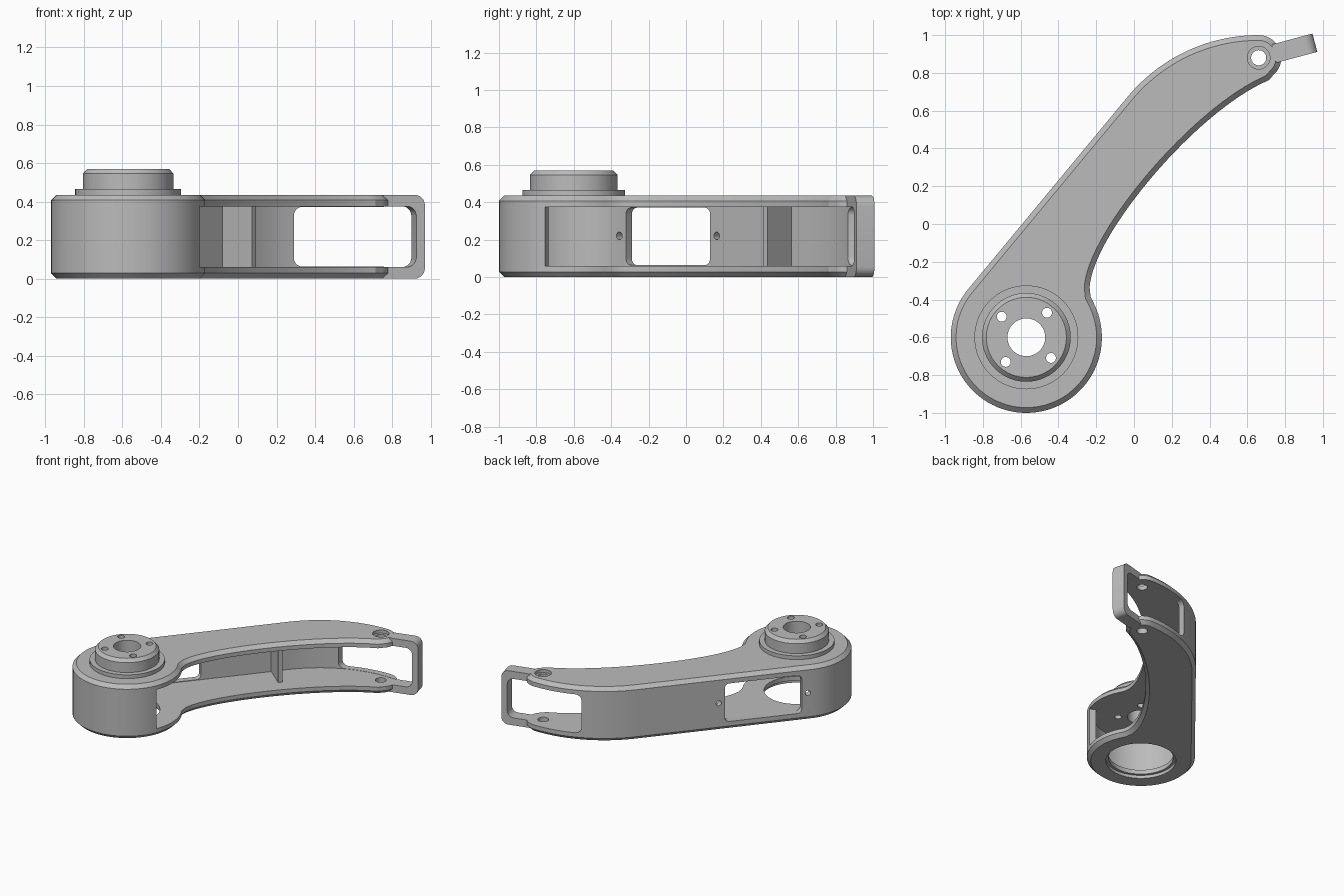
import bpy, bmesh
from math import cos, sin, radians, pi
from mathutils import Vector, Matrix

if "Cube" in bpy.data.objects:
    bpy.data.objects.remove(bpy.data.objects["Cube"], do_unlink=True)

grey = bpy.data.materials.new("machined grey")
grey.use_nodes = True
colour = (0.5, 0.5, 0.5, 1)
grey.diffuse_color = colour
grey.node_tree.nodes["Principled BSDF"].inputs["Base Color"].default_value = colour

HEIGHT, FLOOR, CEILING = 0.435, 0.06, 0.375
WALL = 0.05
HUB = Vector((-0.57, -0.6))
BEND = Vector((0.66, 0.1))
TIP = Vector((0.66, 0.88))


def finish(name, bm):
    bmesh.ops.recalc_face_normals(bm, faces=bm.faces)
    mesh = bpy.data.meshes.new(name)
    bm.to_mesh(mesh)
    bm.free()
    obj = bpy.data.objects.new(name, mesh)
    bpy.context.collection.objects.link(obj)
    mesh.materials.append(grey)
    return obj


def arc(centre, radius, start, end, steps):
    angles = [radians(start + (end - start) * i / steps) for i in range(steps + 1)]
    return [centre + radius * Vector((cos(a), sin(a))) for a in angles]


def bezier(a, b, c, d, steps):
    a, b, c, d = map(Vector, (a, b, c, d))
    ts = [i / steps for i in range(steps + 1)]
    return [a * (1 - t)**3 + 3 * b * t * (1 - t)**2 + 3 * c * t * t * (1 - t) + d * t**3 for t in ts]


def prism(name, points, low, high, chamfer=0):
    bm = bmesh.new()
    base = bm.faces.new([bm.verts.new((p.x, p.y, low)) for p in points])
    new = bmesh.ops.extrude_face_region(bm, geom=[base])["geom"]
    bmesh.ops.translate(bm, vec=(0, 0, high - low), verts=[v for v in new if isinstance(v, bmesh.types.BMVert)])
    bmesh.ops.recalc_face_normals(bm, faces=bm.faces)
    if chamfer:
        rims = [e for e in bm.edges if abs(e.verts[0].co.z - e.verts[1].co.z) < 1e-4]
        bmesh.ops.bevel(bm, geom=rims, offset=chamfer, segments=1, affect='EDGES', clamp_overlap=False)
    return finish(name, bm)


def block(name, low, high, origin=(0, 0), angle=0, radius=0, keep=lambda v: True):
    """Box in a turned frame, with its edges along local y rounded."""
    low, high = Vector(low), Vector(high)
    bm = bmesh.new()
    bmesh.ops.create_cube(bm, size=1)
    for v in bm.verts:
        v.co = (low + high) / 2 + v.co * (high - low)
    if radius:
        edges = [e for e in bm.edges
                 if abs(e.verts[0].co.y - e.verts[1].co.y) > 1e-4 and keep(e.verts[0].co)]
        bmesh.ops.bevel(bm, geom=edges, offset=radius, segments=6, profile=0.5, affect='EDGES')
    bm.transform(Matrix.Translation((*origin, 0)) @ Matrix.Rotation(radians(angle), 4, 'Z'))
    return finish(name, bm)


def drill(centre, radius, low, high):
    return prism("drill", arc(Vector(centre), radius, 0, 352.5, 47), low, high)


def cut(target, *cutters):
    bpy.context.view_layer.objects.active = target
    for cutter in cutters:
        cutter.hide_render = True
        mod = target.modifiers.new("cut", 'BOOLEAN')
        mod.operation, mod.solver, mod.object = 'DIFFERENCE', 'EXACT', cutter
        bpy.ops.object.modifier_apply(modifier=mod.name)
        bpy.data.objects.remove(cutter, do_unlink=True)


def hub_drills():
    spots = arc(HUB, 0.17, 50, 320, 3)
    return [drill(HUB, 0.1, 0.3, 0.7)] + [drill(p, 0.026, 0.3, 0.7) for p in spots]


# Curved arm body
inner_curve = bezier((0.715, 0.762), (0.33, 0.60), (-0.22, -0.06), (-0.235, -0.335), 32)
outline = (arc(HUB, 0.4, 25, -220, 64) + arc(BEND, 0.9, 140, 90, 28)
           + arc(TIP, 0.12, 82, -50, 16) + inner_curve + [Vector((-0.23, -0.385))])
body = prism("arm_body", outline, 0, HEIGHT, 0.028)

# Hollow between the plates, open along the inside of the curve
pocket = (arc(HUB, 0.4 - WALL, -22.5, -220, 48) + arc(BEND, 0.9 - WALL, 140, 90, 28)
          + [Vector((1.3, 0.95)), Vector((1.3, -0.6)), HUB + Vector((0.924, -0.383))])
cut(body, prism("pocket", pocket, FLOOR, CEILING))

# Rounded window at the tip and another in the straight wall
wall_mid = Vector((-0.645, -0.065))
cut(body,
    block("tip_window", (0.29, 0.45, 0.062), (1.4, 1.3, 0.373), radius=0.045),
    block("wall_window", (-0.292, -0.12, 0.064), (0.292, 0.1, 0.371), wall_mid, 50.3, 0.035))

# Screw holes beside the wall window
for side in (-1, 1):
    screw = drill((0, 0), 0.02, -0.12, 0.12)
    along = Vector((cos(radians(50.3)), sin(radians(50.3))))
    spot = wall_mid + along * side * 0.338
    screw.data.transform(Matrix.Translation((spot.x, spot.y, 0.22))
                         @ Matrix.Rotation(radians(50.3), 4, 'Z') @ Matrix.Rotation(pi / 2, 4, 'X'))
    cut(body, screw)

# Bearing bore below, pivot holes at the tip, locating slit
cut(body, drill(HUB, 0.24, -0.1, 0.2), drill(HUB, 0.26, -0.1, 0.025),
    drill(TIP, 0.04, -0.1, 0.6), drill(TIP, 0.06, 0.41, 0.6),
    block("slit", (0.37, -0.009, -0.1), (0.45, 0.009, 0.6), HUB, 229),
    *hub_drills())

# Stepped hub with chamfered rim
profile = [(0.275, 0.425), (0.275, 0.465), (0.235, 0.465), (0.235, 0.545), (0.212, 0.57)]
bm = bmesh.new()
rings = [[bm.verts.new((p.x, p.y, z)) for p in arc(HUB, r, 0, 354.375, 63)] for r, z in profile]
for a, b in zip(rings, rings[1:]):
    for i in range(64):
        j = (i + 1) % 64
        bm.faces.new((a[i], a[j], b[j], b[i]))
bm.faces.new(rings[0])
bm.faces.new(rings[-1])
hub = finish("hub", bm)
cut(hub, *hub_drills())

# Stiffening rib standing off the inside of the wall
rib = block("rib", (-0.03, -0.016, 0.055), (0.205, 0.016, 0.38), (-0.075, 0.555), -40)

# Looped bracket at the tip
bracket = block("tip_bracket", (0.085, -0.05, 0), (0.308, 0.05, HEIGHT), TIP, 15, 0.055,
                lambda v: v.x > 0.2)
cut(bracket, block("loop", (-0.3, -0.2, FLOOR), (0.262, 0.2, CEILING), TIP, 15, 0.05))

# Smooth the round surfaces, keep hard edges
for obj in (body, hub, rib, bracket):
    bpy.ops.object.select_all(action='DESELECT')
    obj.select_set(True)
    bpy.context.view_layer.objects.active = obj
    bpy.ops.object.shade_smooth_by_angle(angle=radians(25))
